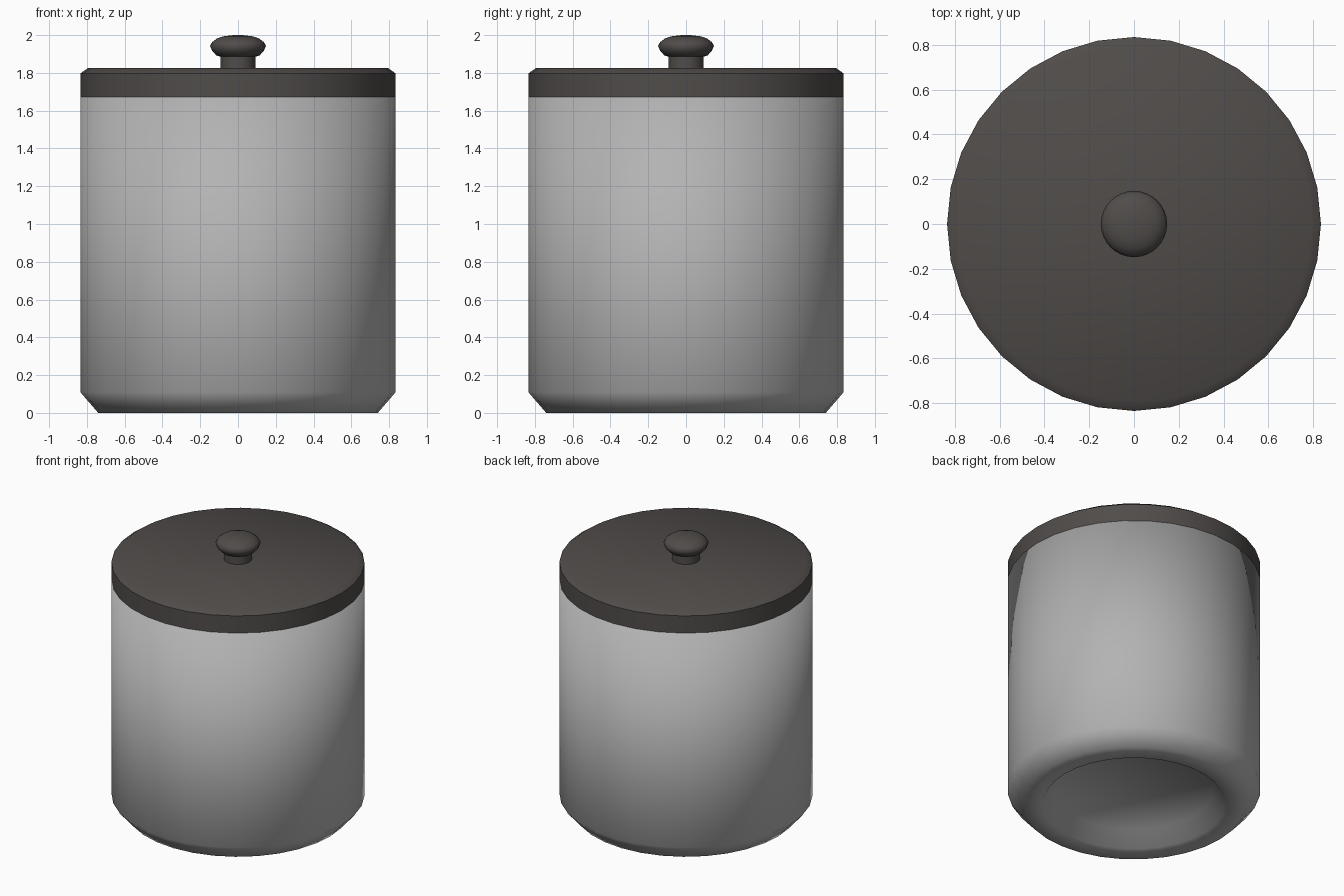
import bpy, bmesh, math

if "Cube" in bpy.data.objects:
    bpy.data.objects.remove(bpy.data.objects["Cube"])

SIDES = 32


def material(name, rgb):
    m = bpy.data.materials.new(name)
    m.diffuse_color = (*rgb, 1.0)
    m.use_nodes = True
    m.node_tree.nodes["Principled BSDF"].inputs["Base Color"].default_value = m.diffuse_color
    return m


def lathe(name, profile, mat, sides=SIDES, sharp=math.pi):
    """Revolve an (r, z) profile, bottom to top, and cap both ends."""
    bm = bmesh.new()
    rings = []
    for r, z in profile:
        rings.append([bm.verts.new((r * math.cos(2 * math.pi * i / sides),
                                    r * math.sin(2 * math.pi * i / sides), z))
                      for i in range(sides)])
    for a, b in zip(rings, rings[1:]):
        for i in range(sides):
            j = (i + 1) % sides
            bm.faces.new((a[i], a[j], b[j], b[i]))
    bm.faces.new(rings[0][::-1])
    bm.faces.new(rings[-1])
    bm.normal_update()
    for f in bm.faces:
        f.smooth = True
    for e in bm.edges:
        if len(e.link_faces) == 2 and e.calc_face_angle() > sharp:
            e.smooth = False
    me = bpy.data.meshes.new(name)
    bm.to_mesh(me)
    bm.free()
    me.materials.append(mat)
    ob = bpy.data.objects.new(name, me)
    bpy.context.collection.objects.link(ob)
    return ob


grey = material("light grey ceramic", (0.45, 0.45, 0.45))
dark = material("dark brown grey", (0.080, 0.072, 0.068))

# Jar body with chamfered foot and recessed underside, smooth all over
lathe("jar_body", [(0.52, 0.10), (0.60, 0.0), (0.74, 0.0),
                   (0.835, 0.11), (0.835, 1.672)], grey)

# Lid with a small chamfer at the top
lathe("lid", [(0.835, 1.672), (0.835, 1.797), (0.795, 1.825)], dark,
      sharp=math.radians(45))

# Knob: neck and mushroom cap
lathe("knob_neck", [(0.092, 1.82), (0.092, 1.89)], dark, sharp=math.radians(45))
lathe("knob_cap", [(0.09, 1.885), (0.115, 1.893), (0.136, 1.915), (0.148, 1.943),
                   (0.137, 1.963), (0.11, 1.983), (0.075, 1.994),
                   (0.035, 1.999), (0.01, 2.0)], dark, sharp=math.radians(60))
